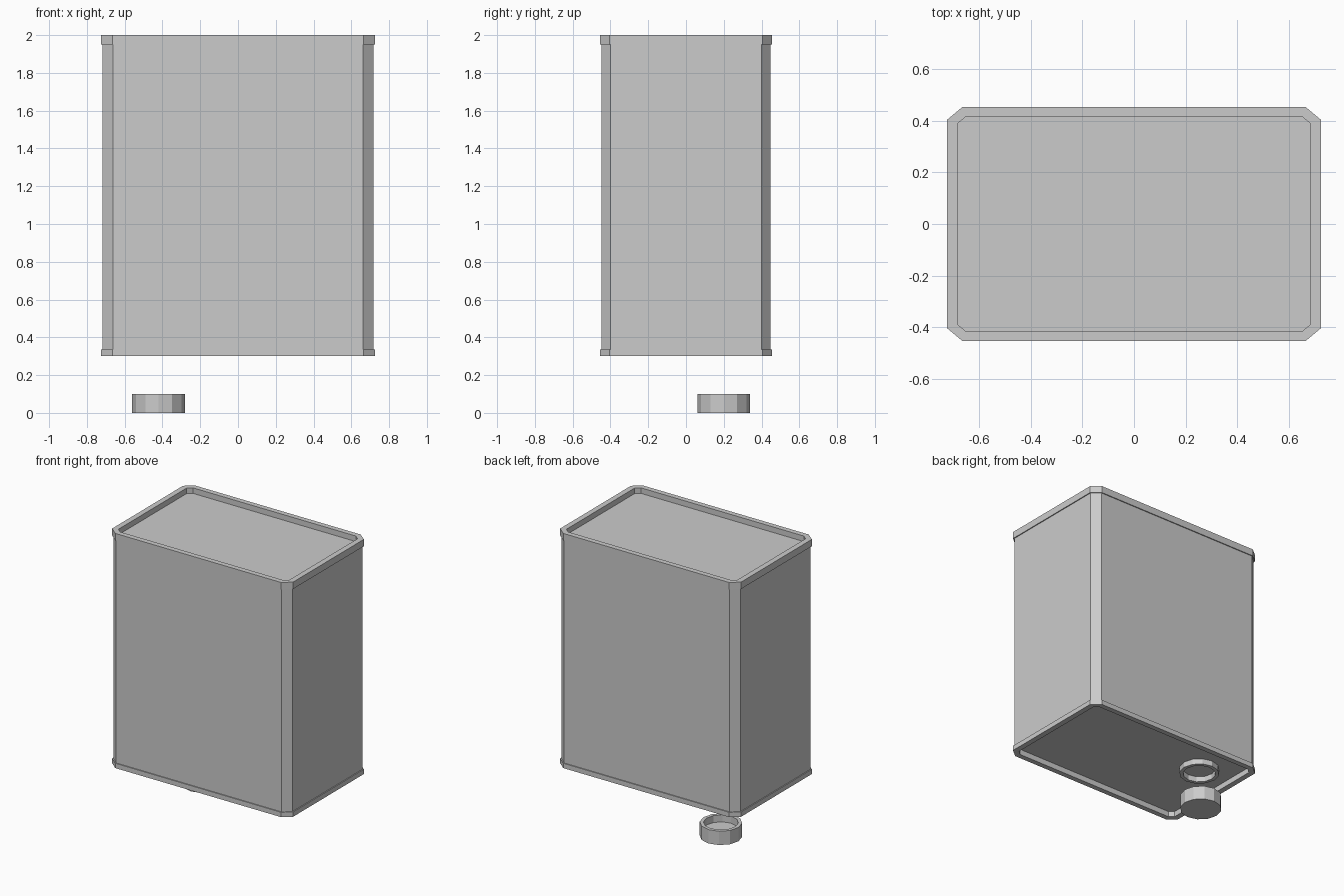
import bpy, bmesh
from math import cos, sin, pi

if "Cube" in bpy.data.objects:
    bpy.data.objects.remove(bpy.data.objects["Cube"])


def octagon(hx, hy, cx, cy, z):
    # rectangle with chamfered corners, counter-clockwise
    return [(hx, -hy + cy, z), (hx, hy - cy, z), (hx - cx, hy, z), (-hx + cx, hy, z),
            (-hx, hy - cy, z), (-hx, -hy + cy, z), (-hx + cx, -hy, z), (hx - cx, -hy, z)]


def circle(x, y, r, z, n=12):
    return [(x + r * cos(2 * pi * i / n), y + r * sin(2 * pi * i / n), z) for i in range(n)]


def loft(name, loops, cap_start=True, cap_end=True):
    bm = bmesh.new()
    rings = [[bm.verts.new(p) for p in loop] for loop in loops]
    for a, b in zip(rings, rings[1:]):
        n = len(a)
        for i in range(n):
            bm.faces.new((a[i], a[(i + 1) % n], b[(i + 1) % n], b[i]))
    if cap_start:
        bm.faces.new(rings[0][::-1])
    if cap_end:
        bm.faces.new(rings[-1])
    mesh = bpy.data.meshes.new(name)
    bm.to_mesh(mesh)
    bm.free()
    obj = bpy.data.objects.new(name, mesh)
    bpy.context.collection.objects.link(obj)
    return obj


# Can: recessed bottom panel, bottom rim, walls, top rim, recessed top panel
rim = (0.725, 0.455, 0.06, 0.05)
wall = (0.718, 0.448, 0.055, 0.048)
inner = (0.685, 0.417, 0.033, 0.027)
sections = [(inner, 0.34), (inner, 0.30), (rim, 0.30), (rim, 0.335), (wall, 0.335),
            (wall, 1.95), (rim, 1.95), (rim, 2.0), (inner, 2.0), (inner, 1.96)]
loft("can_body", [octagon(*s, z) for s, z in sections])

# Spout ring standing on the recessed bottom panel
spout = [(0.135, 0.34), (0.135, 0.30), (0.11, 0.30), (0.11, 0.34)]
loft("spout_ring", [circle(-0.44, 0.16, r, z) for r, z in reversed(spout)], False, False)

# Loose hollow cap below the spout
cap = [(0.14, 0.0), (0.14, 0.10), (0.115, 0.10), (0.115, 0.05)]
loft("screw_cap", [circle(-0.42, 0.20, r, z) for r, z in cap])
